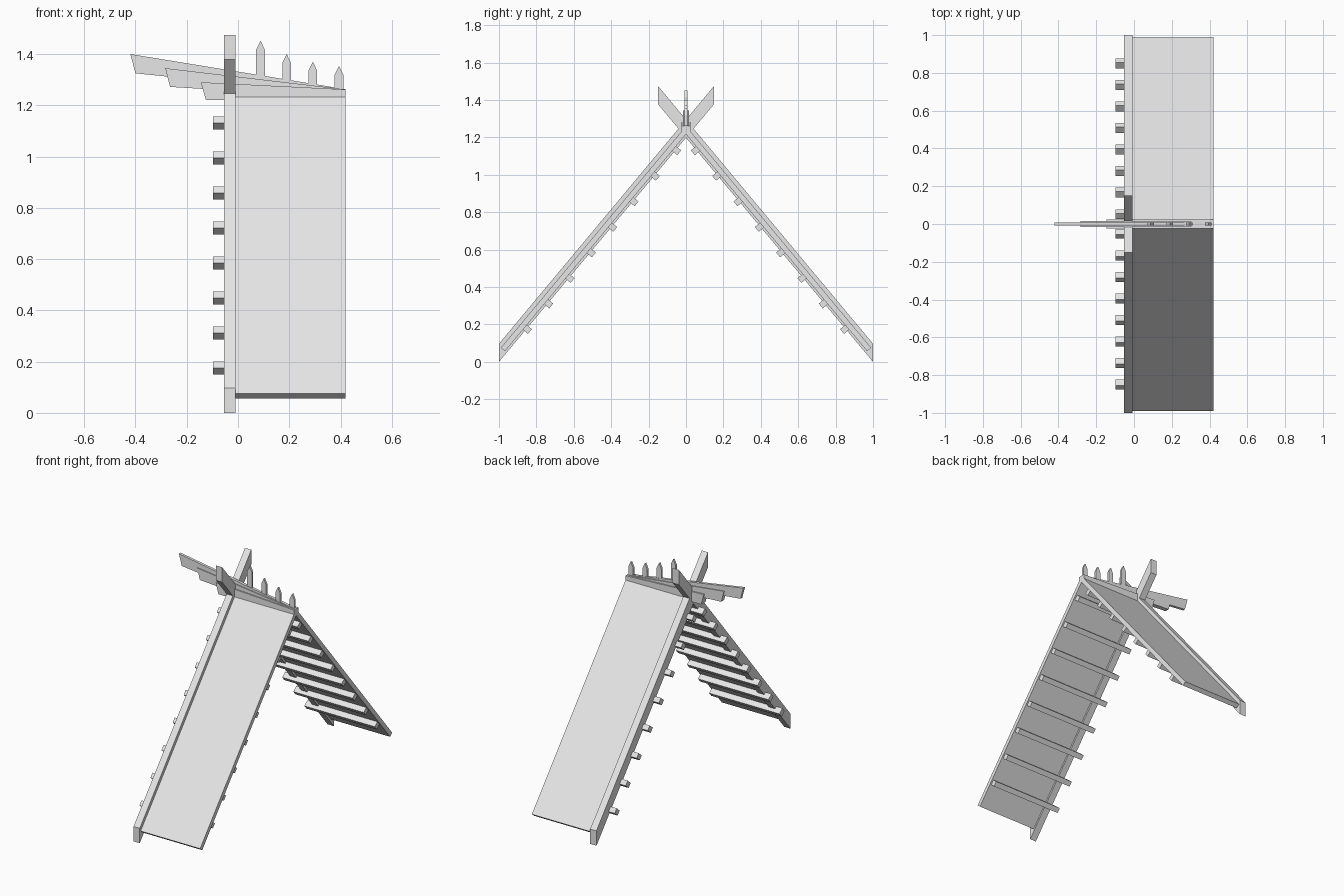
import bpy
import bmesh
from mathutils import Vector

cube = bpy.data.objects.get("Cube")
if cube:
    bpy.data.objects.remove(cube)

grey = bpy.data.materials.new("plain_grey")
grey.use_nodes = True
grey.diffuse_color = (0.8, 0.8, 0.8, 1)
grey.node_tree.nodes["Principled BSDF"].inputs["Base Color"].default_value = (0.8, 0.8, 0.8, 1)


def prism(name, profile, axis, start, end, mirror=False):
    """Extrude a flat profile along x (profile in y, z) or y (profile in x, z)."""
    bm = bmesh.new()
    if axis == "x":
        verts = [bm.verts.new((start, u, z)) for u, z in profile]
        step = Vector((end - start, 0, 0))
    else:
        verts = [bm.verts.new((u, start, z)) for u, z in profile]
        step = Vector((0, end - start, 0))
    face = bm.faces.new(verts)
    moved = bmesh.ops.extrude_face_region(bm, geom=[face])["geom"]
    bmesh.ops.translate(bm, vec=step, verts=[g for g in moved if isinstance(g, bmesh.types.BMVert)])
    bmesh.ops.recalc_face_normals(bm, faces=bm.faces)
    mesh = bpy.data.meshes.new(name)
    bm.to_mesh(mesh)
    bm.free()
    mesh.materials.append(grey)
    obj = bpy.data.objects.new(name, mesh)
    bpy.context.collection.objects.link(obj)
    if mirror:
        mod = obj.modifiers.new("both_slopes", "MIRROR")
        mod.use_axis = (False, True, False)
        mod.use_mirror_merge = False
    return obj


# Directions down the slope and out of it, in (y, z)
down = Vector((1, -1.198)).normalized()
out = Vector((-down.y, down.x))

# Roof panels, square cut at the eaves and mitred at the ridge
prism("roof_panel", [(0.99, 0.075), (0.968, 0.057), (0, 1.217), (0, 1.261)],
      "x", -0.01, 0.42, mirror=True)

# Crossed gable boards with horns above the ridge
prism("gable_board", [(1, 0), (1, 0.097), (-0.15, 1.475), (-0.15, 1.378)],
      "x", -0.054, -0.009, mirror=True)

# Battens under the slopes
for i in range(8):
    centre = Vector((0.85 - i * 0.114, 0.175 + i * 0.1365))
    corners = [centre + down * a * 0.0165 + out * b * 0.02
               for a, b in ((-1, -1), (1, -1), (1, 1), (-1, 1))]
    prism(f"batten_{i + 1}", corners, "x", -0.098, 0.41, mirror=True)

# Three stepped ridge beams, thinner towards the top
beams = {
    "lower_ridge_beam": (0.023, [(-0.145, 1.29), (-0.125, 1.22), (0.42, 1.22), (0.42, 1.262)]),
    "middle_ridge_beam": (0.015, [(-0.284, 1.345), (-0.265, 1.272), (0.42, 1.23), (0.42, 1.262)]),
    "upper_ridge_beam": (0.009, [(-0.42, 1.4), (-0.4, 1.325), (0.42, 1.24), (0.42, 1.263)]),
}
for name, (half, profile) in beams.items():
    prism(name, profile, "y", -half, half)

# Pointed pegs along the ridge
for i, tip in enumerate((1.452, 1.4, 1.37, 1.354)):
    x, w, shoulder = 0.088 + i * 0.102, 0.017, tip - 0.035
    prism(f"ridge_peg_{i + 1}",
          [(x - w, 1.25), (x + w, 1.25), (x + w, shoulder), (x, tip), (x - w, shoulder)],
          "y", -0.007, 0.007)
